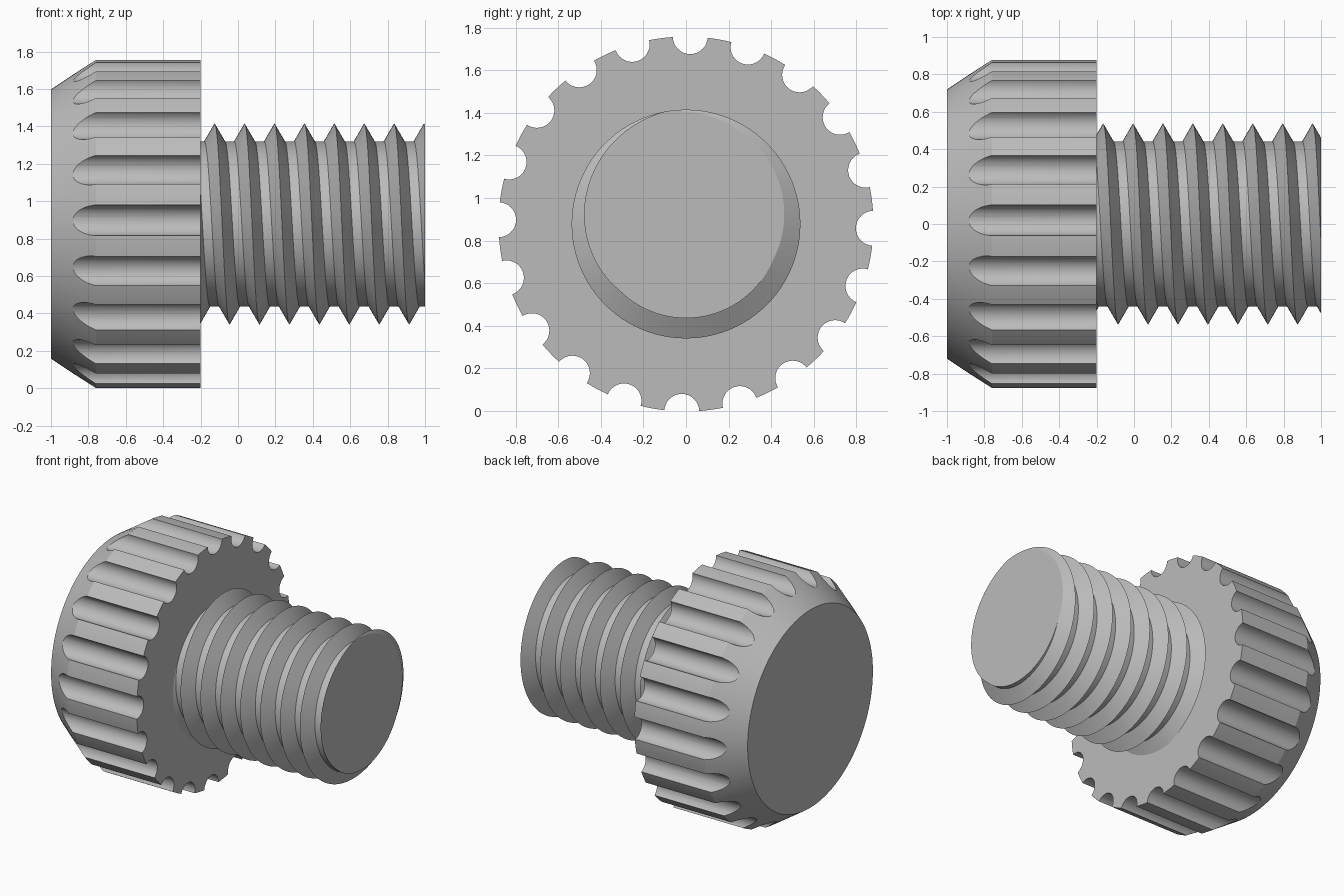
import bpy, bmesh
from math import sin, cos, pi, radians

AXIS_Z = 0.878          # height of the screw axis
HEAD_R = 0.88
PITCH = 0.16
CORE_R, CREST_R = 0.442, 0.537

cube = bpy.data.objects.get("Cube")
if cube:
    bpy.data.objects.remove(cube, do_unlink=True)

grey = bpy.data.materials.new("plain grey")
grey.use_nodes = True
colour = (0.5, 0.5, 0.5, 1)
grey.diffuse_color = colour
grey.node_tree.nodes["Principled BSDF"].inputs["Base Color"].default_value = colour


def point(x, r, angle, y=0, z=AXIS_Z):
    """Point at radius r about an axis along x, angle measured from the top."""
    return (x, y - r * sin(angle), z + r * cos(angle))


def lathe(bm, profile, steps, y=0, z=AXIS_Z):
    """Closed solid of revolution from (x, radius) pairs."""
    rings = [[bm.verts.new(point(x, r, 2 * pi * i / steps, y, z))
              for i in range(steps)] for x, r in profile]
    for a, b in zip(rings, rings[1:]):
        for i in range(steps):
            j = (i + 1) % steps
            bm.faces.new((a[i], a[j], b[j], b[i]))
    bm.faces.new(rings[0])
    bm.faces.new(rings[-1])


def finish(name, bm):
    bmesh.ops.recalc_face_normals(bm, faces=bm.faces)
    mesh = bpy.data.meshes.new(name)
    bm.to_mesh(mesh)
    bm.free()
    mesh.materials.append(grey)
    obj = bpy.data.objects.new(name, mesh)
    bpy.context.collection.objects.link(obj)
    return obj


def activate(obj):
    bpy.ops.object.select_all(action="DESELECT")
    obj.select_set(True)
    bpy.context.view_layer.objects.active = obj


# Chamfered head
bm = bmesh.new()
lathe(bm, [(-1, 0.72), (-0.76, HEAD_R), (-0.2, HEAD_R)], 128)
head = finish("knurled_head", bm)

# Grip flutes cut around the rim
bm = bmesh.new()
for i in range(20):
    _, y, z = point(0, HEAD_R, radians(18 * i - 1.3))
    lathe(bm, [(-1.1, 0.082), (-0.1, 0.082)], 32, y, z)
cutter = finish("flute_cutter", bm)
cutter.hide_render = True

activate(head)
cut = head.modifiers.new("flutes", "BOOLEAN")
cut.operation = "DIFFERENCE"
cut.solver = "EXACT"
cut.object = cutter
bpy.ops.object.modifier_apply(modifier=cut.name)
bpy.data.objects.remove(cutter, do_unlink=True)

# Threaded shaft: a helical ridge swept around the axis, trimmed at both ends
STEPS = 96
ridge = [(-0.055, CORE_R), (0, CREST_R), (0.055, CORE_R)]
profile = [(0.035 + PITCH * turn + dx, r) for turn in range(-4, 9) for dx, r in ridge]
bm = bmesh.new()
columns = [[bm.verts.new(point(x + PITCH * i / STEPS, r, 2 * pi * i / STEPS))
            for x, r in profile] for i in range(STEPS + 1)]
for a, b in zip(columns, columns[1:]):
    for k in range(len(profile) - 1):
        bm.faces.new((a[k], a[k + 1], b[k + 1], b[k]))
bmesh.ops.remove_doubles(bm, verts=bm.verts, dist=1e-4)
for x, side in ((-0.21, -1), (1, 1)):
    bmesh.ops.bisect_plane(bm, geom=bm.verts[:] + bm.edges[:] + bm.faces[:],
                           plane_co=(x, 0, 0), plane_no=(side, 0, 0), clear_outer=True)
bmesh.ops.holes_fill(bm, edges=[e for e in bm.edges if e.is_boundary], sides=0)
shaft = finish("threaded_shaft", bm)

for obj in (head, shaft):
    activate(obj)
    bpy.ops.object.shade_smooth_by_angle(angle=radians(25))
